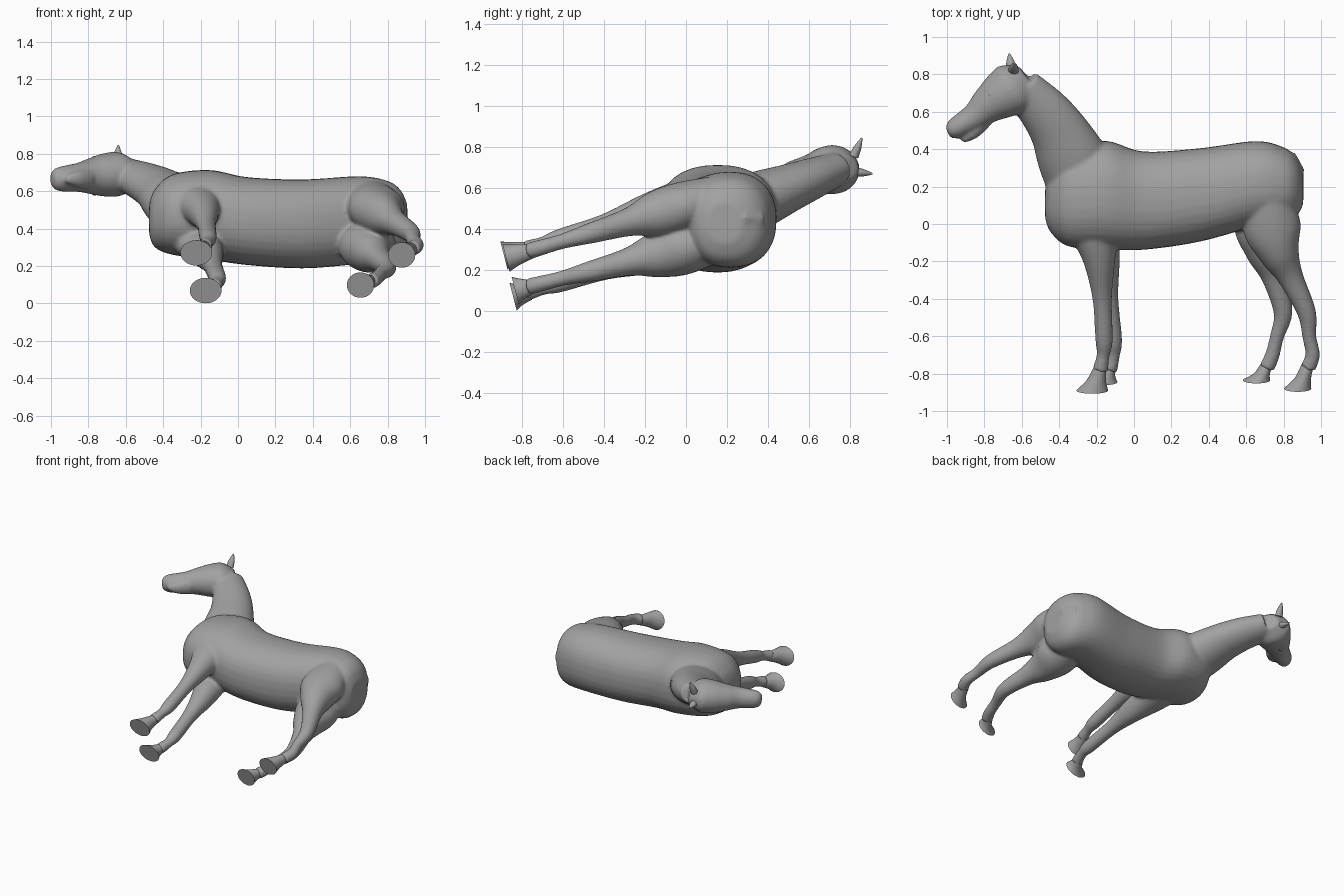
import bpy, bmesh, math
from mathutils import Vector

if "Cube" in bpy.data.objects:
    bpy.data.objects.remove(bpy.data.objects["Cube"], do_unlink=True)

grey = bpy.data.materials.new("plain_grey")
grey.use_nodes = True
colour = (0.36, 0.36, 0.36, 1)
grey.diffuse_color = colour
grey.node_tree.nodes["Principled BSDF"].inputs["Base Color"].default_value = colour


def spline(pts, steps=5):
    """Catmull-Rom through stations of (x, y, z, in-plane radius, side radius)."""
    out = []
    for i in range(len(pts) - 1):
        p0, p1 = pts[max(i - 1, 0)], pts[i]
        p2, p3 = pts[i + 1], pts[min(i + 2, len(pts) - 1)]
        for s in range(steps):
            t = s / steps
            out.append([0.5 * (2 * b + (c - a) * t + (2 * a - 5 * b + 4 * c - d) * t * t
                               + (3 * b - a - 3 * c + d) * t ** 3)
                        for a, b, c, d in zip(p0, p1, p2, p3)])
    return out + [list(pts[-1])]


def loft(bm, stations, axis=None, power=2.0, sides=32, roll=0.0):
    """Closed tube of superellipse rings along the stations."""
    path = spline(stations)
    rings = []
    for i, p in enumerate(path):
        nxt, prv = path[min(i + 1, len(path) - 1)], path[max(i - 1, 0)]
        d = Vector(axis) if axis else Vector(nxt[:3]) - Vector(prv[:3])
        d.normalize()
        u = d.cross(Vector((0, -roll, 1))).normalized()
        v = u.cross(d)
        ring = []
        for k in range(sides):
            c, s = math.cos(math.tau * k / sides), math.sin(math.tau * k / sides)
            c = math.copysign(abs(c) ** (2 / power), c)
            s = math.copysign(abs(s) ** (2 / power), s)
            ring.append(bm.verts.new(Vector(p[:3]) + u * c * p[3] + v * s * p[4]))
        rings.append(ring)
    for a, b in zip(rings, rings[1:]):
        for k in range(sides):
            bm.faces.new((a[k], a[(k + 1) % sides], b[(k + 1) % sides], b[k]))
    bm.faces.new(rings[0][::-1])
    bm.faces.new(rings[-1])


def finish(bm, name):
    bmesh.ops.recalc_face_normals(bm, faces=bm.faces)
    mesh = bpy.data.meshes.new(name)
    bm.to_mesh(mesh)
    bm.free()
    mesh.materials.append(grey)
    ob = bpy.data.objects.new(name, mesh)
    bpy.context.collection.objects.link(ob)
    bpy.ops.object.select_all(action='DESELECT')
    ob.select_set(True)
    bpy.context.view_layer.objects.active = ob
    bpy.ops.object.shade_smooth_by_angle(angle=math.radians(40))
    return ob


# Trunk from chest to rump: position, centre and half sizes
torso = list(zip(
    (-.475, -.445, -.35, -.15, .05, .35, .65, .8, .87, .905),
    (.11, .125, .145, .155, .125, .155, .215, .21, .20, .19),
    (.45, .455, .475, .473, .44, .425, .445, .435, .43, .43),
    (.08, .17, .265, .29, .263, .25, .228, .20, .155, .085),
    (.08, .155, .215, .24, .235, .238, .235, .22, .175, .10)))

# Neck, head and lower jaw as (x, y, radius); depth and thickness follow by rule
neck = [(x, y, .40 + .4 * y, r, .76 * r) for x, y, r in (
    (-.25, .18, .20), (-.335, .36, .185), (-.405, .50, .155),
    (-.485, .61, .135), (-.60, .73, .11))]
head = [(x, y, .75 + .09 * x, r, r * (.2 - x)) for x, y, r in (
    (-.57, .785, .075), (-.635, .735, .138), (-.71, .685, .127), (-.78, .635, .10),
    (-.85, .575, .075), (-.96, .508, .055), (-.995, .49, .03))]
jaw = [(x, y, .665, r, 1.4 * r) for x, y, r in (
    (-.80, .55, .04), (-.86, .485, .032), (-.92, .445, .014))]
dock = [(.82, .34, .45, .06, .06), (.895, .27, .455, .025, .03)]

# Leg heights and radii shared by each pair, thigh to pastern
front_y = (.10, -.05, -.20, -.40, -.62, -.70, -.78)
front_r = (.15, .125, .085, .052, .047, .035, .042)
hind_y = (.23, 0, -.15, -.28, -.47, -.60, -.70, -.77)
hind_r = (.09, .155, .112, .07, .051, .038, .039, .042)


def leg(xs, ys, rs, side, base, slope):
    """Leg stations; depth falls in a straight line towards the foot."""
    return [(x, y, base + slope * y, r, min(r, side)) for x, y, r in zip(xs, ys, rs)]


legs = {
    "front_left": leg((-.24, -.21, -.185, -.17, -.16, -.165, -.18),
                      front_y, front_r, .10, .545, .31),
    "front_right": leg((-.24, -.20, -.16, -.135, -.11, -.11, -.13),
                       front_y, front_r, .09, .322, .30),
    "hind_left": leg((.71, .735, .775, .835, .922, .937, .955, .93),
                     hind_y, hind_r, .12, .515, .29),
    "hind_right": leg((.68, .69, .71, .75, .797, .765, .74, .71),
                      hind_y, hind_r, .13, .31, .25)}

# Body: all flesh parts fused into one smooth skin
bm = bmesh.new()
loft(bm, torso, axis=(1, 0, 0), power=2.3)
loft(bm, neck, roll=0.3)
for part in (head, jaw, dock, *legs.values()):
    loft(bm, part)
body = finish(bm, "body")
fuse = body.modifiers.new("fuse", 'REMESH')
fuse.mode = 'VOXEL'
fuse.voxel_size = 0.01
fuse.use_smooth_shade = True
soften = body.modifiers.new("soften", 'SMOOTH')
soften.factor = 0.5
soften.iterations = 10

# Hooves: flared cups with flat soles square to the leg
for name, stations in legs.items():
    x, y, z, r, _ = stations[-1]
    dx, width = (-.043, .085) if "front" in name else (-.055, .073)
    dy = -.11 if "left" in name else -.065
    top = (x, y + .02, z, .8 * r, .8 * r)
    mid = (x + .5 * dx, y + .5 * dy, z + .15 * dy, .6 * width, .052)
    sole = (x + dx, y + dy, z + .3 * dy, width, .07)
    bm = bmesh.new()
    loft(bm, [top, mid, sole], axis=(0, -.97, -.25))
    finish(bm, name + "_hoof")

# Ears: small tapering points at the poll
for name, root, tip in (("left_ear", (-.645, .82, .755), (-.64, .86, .845)),
                        ("right_ear", (-.655, .82, .68), (-.667, .912, .67))):
    mid = Vector(root).lerp(Vector(tip), 0.5)
    bm = bmesh.new()
    loft(bm, [(*root, .028, .024), (*mid, .022, .018), (*tip, .004, .004)])
    finish(bm, name)

# Eyes: shallow domes on both sides of the head
for name, z in (("left_eye", .768), ("right_eye", .597)):
    bm = bmesh.new()
    bmesh.ops.create_uvsphere(bm, u_segments=16, v_segments=10, radius=0.02)
    bmesh.ops.translate(bm, verts=bm.verts, vec=(-.765, .695, z))
    finish(bm, name)
